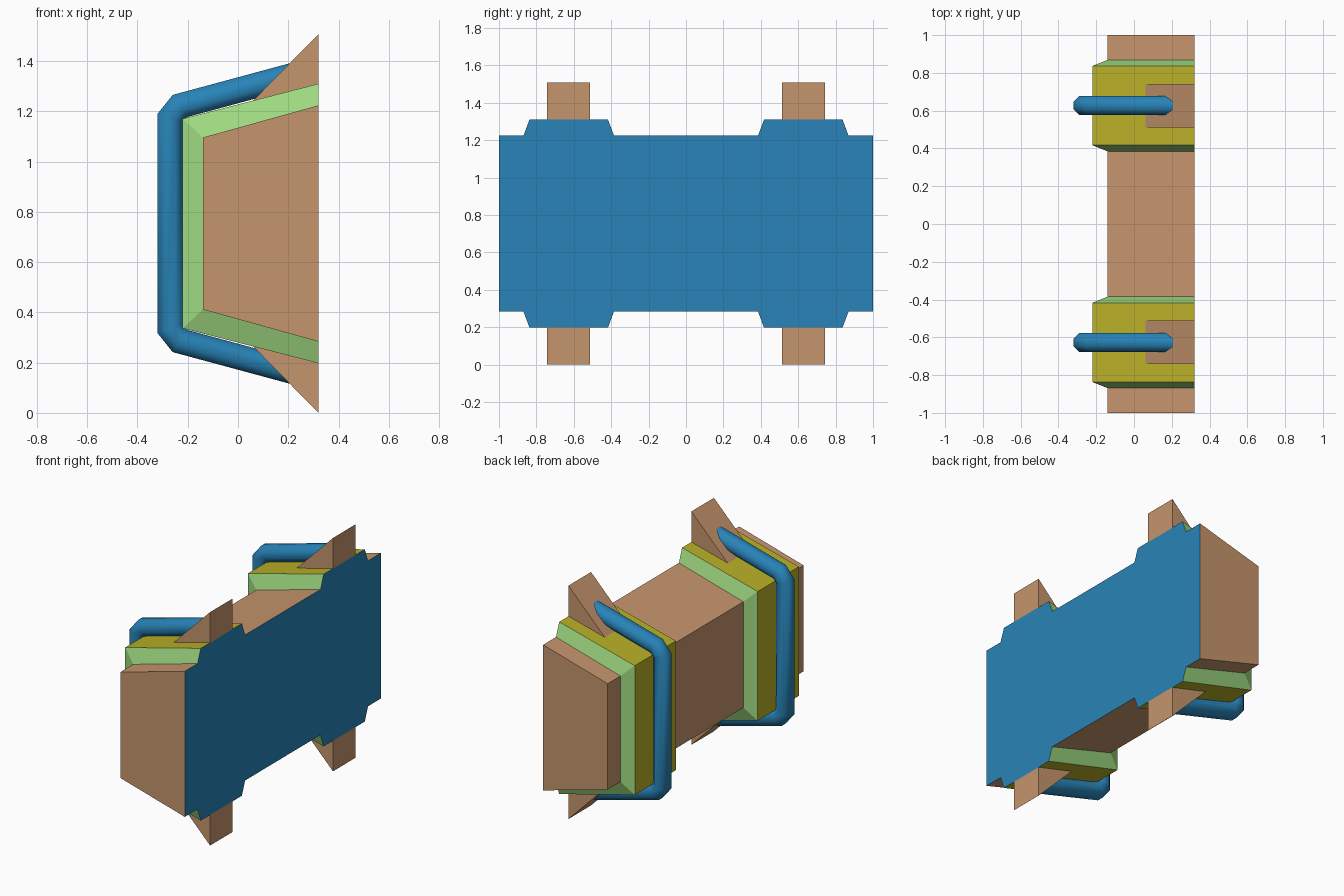
import bpy, bmesh, math
from mathutils import Vector

if "Cube" in bpy.data.objects:
    bpy.data.objects.remove(bpy.data.objects["Cube"])

MID = 0.7535          # mid height, the model is symmetric about it
BACK = 0.32           # flat rear plane
BAND_Y = 0.627        # centre of each strap band


def mat(name, rgb):
    m = bpy.data.materials.new(name)
    m.diffuse_color = (*rgb, 1)
    m.use_nodes = True
    m.node_tree.nodes["Principled BSDF"].inputs["Base Color"].default_value = m.diffuse_color
    return m


TAN = mat("tan", (0.56, 0.30, 0.15))
GREEN = mat("light_green", (0.35, 0.70, 0.22))
YELLOW = mat("mustard", (0.48, 0.43, 0.02))
BLUE = mat("blue", (0.021, 0.23, 0.48))


def build(name, verts, faces, mats, idx=None, smooth=False):
    me = bpy.data.meshes.new(name)
    me.from_pydata(verts, [], faces)
    for m in mats:
        me.materials.append(m)
    if idx:
        me.polygons.foreach_set("material_index", idx)
    bm = bmesh.new()
    bm.from_mesh(me)
    bmesh.ops.recalc_face_normals(bm, faces=bm.faces)
    for f in bm.faces:
        f.smooth = smooth
    bm.to_mesh(me)
    bm.free()
    ob = bpy.data.objects.new(name, me)
    bpy.context.collection.objects.link(ob)
    return ob


def bracket(x, h_left, h_right):
    """Open three-sided profile: bottom, left side, top."""
    return [(BACK, MID - h_right), (x, MID - h_left), (x, MID + h_left), (BACK, MID + h_right)]


INNER = bracket(-0.14, 0.342, 0.47)
OUTER = bracket(-0.22, 0.417, 0.556)

# main body: tapered block, its rear closed by the blue panel
verts = [(x, y, z) for y in (-1, 1) for x, z in INNER]
faces = [(i, i + 1, i + 5, i + 4) for i in range(3)] + [(3, 2, 1, 0), (4, 5, 6, 7)]
build("main_body", verts, faces, [TAN])

# raised bands with sloped green flanks
for s, tag in ((-1, "front"), (1, "rear")):
    c = s * BAND_Y
    rings = ((-0.242, INNER), (-0.21, OUTER), (0.21, OUTER), (0.242, INNER))
    verts = [(x, c + dy, z) for dy, prof in rings for x, z in prof]
    faces, idx = [], []
    for r in range(3):
        for i in range(3):
            a = r * 4 + i
            faces.append((a, a + 1, a + 5, a + 4))
            idx.append(1 if r == 1 else 0)
    build(tag + "_band", verts, faces, [GREEN, YELLOW], idx)

# blue rear panel following the silhouette of body and bands
top = [(-1, 0.47)]
for s in (-1, 1):
    top += [(s * BAND_Y + d, h) for d, h in
            ((-0.242, 0.47), (-0.21, 0.556), (0.21, 0.556), (0.242, 0.47))]
top.append((1, 0.47))
outline = [(y, h) for y, h in top] + [(y, -h) for y, h in reversed(top)]
panel = build("rear_panel", [(BACK, y, MID + h) for y, h in outline],
              [tuple(range(len(outline)))], [BLUE])
if panel.data.polygons[0].normal.x < 0:
    panel.data.flip_normals()

# wedge lugs above and below each band
for s, tag in ((-1, "front"), (1, "rear")):
    for v, end in ((-1, "lower"), (1, "upper")):
        prof = [(0.06, 0.489), (BACK, 0.7535), (BACK, 0.554)]
        verts = [(x, s * BAND_Y + d, MID + v * h) for d in (-0.115, 0.115) for x, h in prof]
        build(f"{tag}_{end}_lug", verts,
              [(0, 1, 2), (3, 4, 5), (0, 1, 4, 3), (1, 2, 5, 4), (2, 0, 3, 5)], [TAN])

# octagonal tube wrapped around each band, mitred at the bends
half = [((BACK, 0.6165), (0, 0.0518)),
        ((-0.231, 0.4675), (-0.029, 0.044)),
        ((-0.27, 0.419), (-0.05, 0.0175))]
path = half + [((p[0], -p[1]), (o[0], -o[1])) for p, o in reversed(half)]
SIDES = 8
for s, tag in ((-1, "front"), (1, "rear")):
    verts = []
    k = 1 / math.cos(math.pi / SIDES)
    for (x, z), (ox, oz) in path:
        for j in range(SIDES):
            a = 2 * math.pi * (j + 0.5) / SIDES
            c, d = k * math.cos(a), k * math.sin(a)
            verts.append((x + ox * c, s * BAND_Y + 0.05 * d, MID + z + oz * c))
    n = len(path)
    faces = [(r * SIDES + j, r * SIDES + (j + 1) % SIDES,
              (r + 1) * SIDES + (j + 1) % SIDES, (r + 1) * SIDES + j)
             for r in range(n - 1) for j in range(SIDES)]
    tube = build(tag + "_tube", verts, faces, [BLUE], smooth=True)
